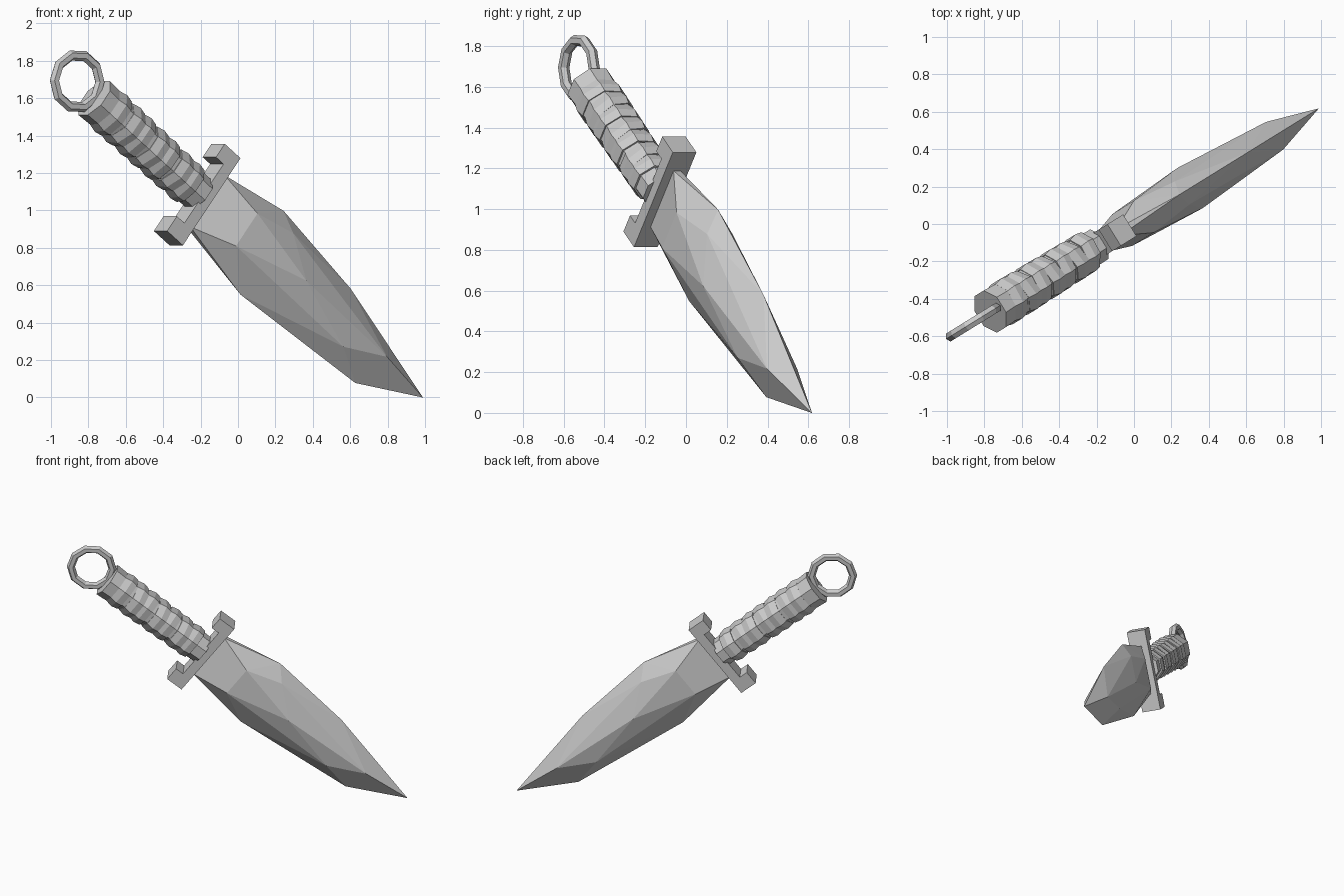
import bpy, bmesh, math
from mathutils import Matrix, Vector

if "Cube" in bpy.data.objects:
    bpy.data.objects.remove(bpy.data.objects["Cube"])

# Dagger frame: local X runs from ring to tip, local Y is blade width, local Z thickness
AXIS = Vector((0.671, 0.415, -0.6136)).normalized()
WIDTH = Vector((0.5216, 0.3228, 0.79))
WIDTH = (WIDTH - AXIS * WIDTH.dot(AXIS)).normalized()
THICK = AXIS.cross(WIDTH)
FRAME = Matrix.Translation((-0.86, -0.525, 1.69)) @ Matrix((AXIS, WIDTH, THICK)).transposed().to_4x4()


def finish(bm, name):
    bmesh.ops.recalc_face_normals(bm, faces=bm.faces[:])
    mesh = bpy.data.meshes.new(name)
    bm.to_mesh(mesh)
    bm.free()
    obj = bpy.data.objects.new(name, mesh)
    bpy.context.collection.objects.link(obj)
    obj.matrix_world = FRAME
    return obj


def loft(bm, rings):
    """Skin closed rings of points and cap both ends."""
    loops = [[bm.verts.new(p) for p in ring] for ring in rings]
    n = len(loops[0])
    for a, b in zip(loops, loops[1:]):
        for i in range(n):
            bm.faces.new((a[i], a[(i + 1) % n], b[(i + 1) % n], b[i]))
    bm.faces.new(loops[0])
    bm.faces.new(loops[-1])


def octagon(x, r, tilt=0.0):
    pts = []
    for i in range(8):
        t = (i + 0.5) * math.pi / 4
        y, z = r * math.cos(t), r * math.sin(t)
        pts.append((x + tilt * z, y - 0.005, z))
    return pts


# Blade: cut edge outline plus raised facet points mirrored to both sides
edge = [(1.45, 0.25), (2.04, 0.18), (2.754, 0.0), (2.37, -0.2), (1.51, -0.27)]
facets = [(1.03, 0.165, 0.02), (1.03, -0.185, 0.02), (1.28, 0.10, 0.10), (1.28, -0.12, 0.10),
          (1.535, 0.165, 0.073), (1.73, -0.005, 0.127), (2.15, -0.126, 0.087), (2.40, 0.0, 0.087)]
bm = bmesh.new()
for x, y in edge:
    bm.verts.new((x, y, 0))
for x, y, z in facets:
    for side in (-1, 1):
        bm.verts.new((x, y, side * z))
bmesh.ops.convex_hull(bm, input=bm.verts[:])
bmesh.ops.dissolve_limit(bm, angle_limit=math.radians(1), verts=bm.verts[:], edges=bm.edges[:])
finish(bm, "blade")

# Guard: flat bar with ends hooked back toward the grip
outline = [(1.03, -0.31), (1.03, 0.28), (0.905, 0.28), (0.905, 0.19), (0.965, 0.19),
           (0.965, -0.21), (0.905, -0.21), (0.905, -0.31)]
bm = bmesh.new()
loft(bm, [[(x, y, z) for x, y in outline] for z in (-0.068, 0.068)])
finish(bm, "guard")

# Grip core
bm = bmesh.new()
loft(bm, [octagon(0.14, 0.124), octagon(0.25, 0.118), octagon(0.98, 0.1)])
finish(bm, "grip_core")

# Grip wrap: overlapping slightly tilted bands, narrowing toward the guard
bm = bmesh.new()
BANDS = 7
step = 0.098
for k in range(BANDS):
    x = 0.225 + k * step
    s = 1.03 - 0.013 * k
    tilt = 0.12 if k % 2 else -0.08
    loft(bm, [octagon(x, 0.116 * s, tilt), octagon(x + 0.5 * step, 0.127 * s, tilt),
              octagon(x + 0.96 * step, 0.118 * s, tilt)])
finish(bm, "grip_wrap")

# Pommel ring
bpy.ops.mesh.primitive_torus_add(major_segments=10, minor_segments=6,
                                 major_radius=0.143, minor_radius=0.028)
ring = bpy.context.object
ring.name = "pommel_ring"
ring.matrix_world = FRAME
